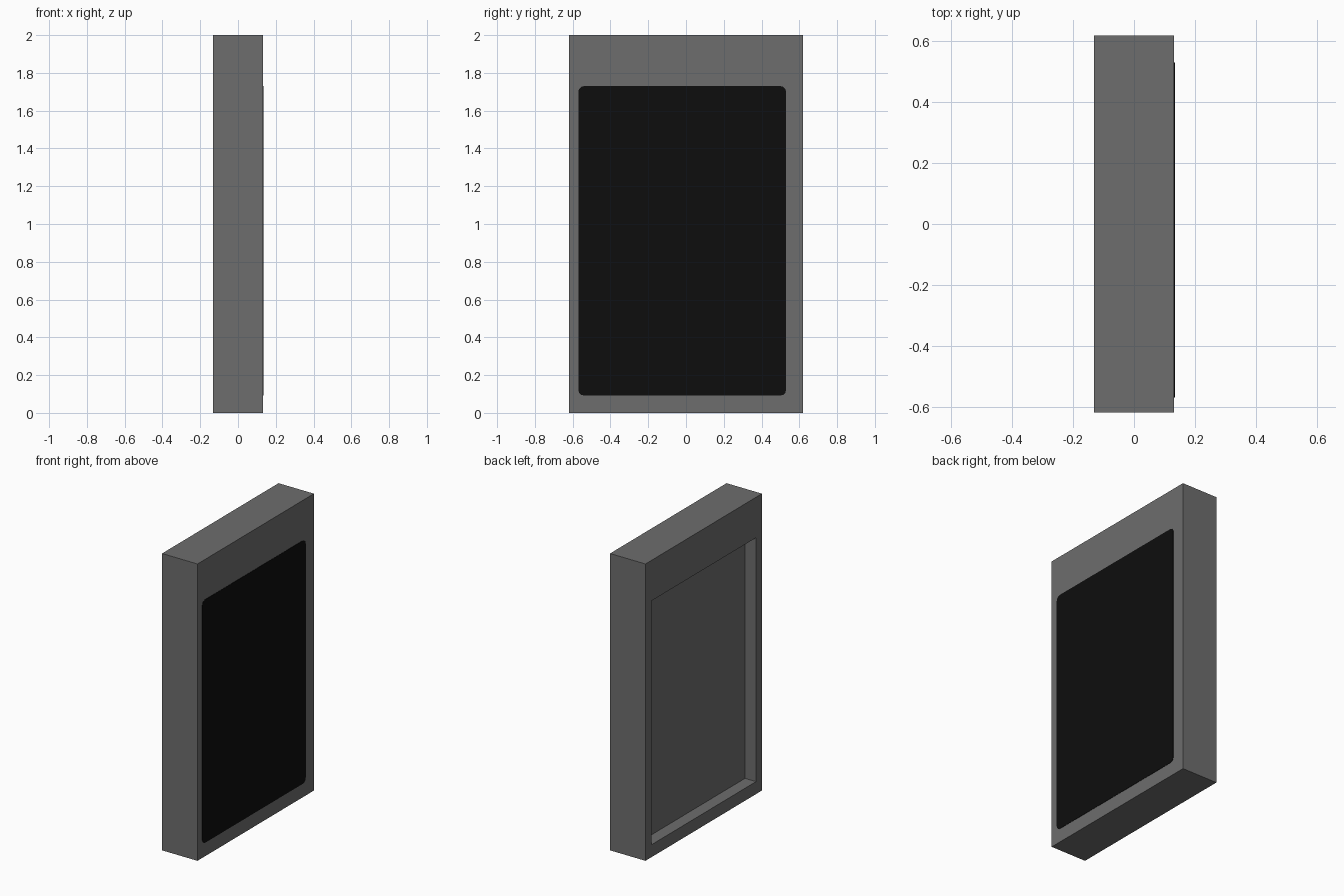
import bpy, bmesh, math

if "Cube" in bpy.data.objects:
    bpy.data.objects.remove(bpy.data.objects["Cube"])

HX, HY, H = 0.132, 0.62, 2.0


def material(name, rgb):
    m = bpy.data.materials.new(name)
    m.diffuse_color = (*rgb, 1)
    m.use_nodes = True
    m.node_tree.nodes["Principled BSDF"].inputs["Base Color"].default_value = m.diffuse_color
    return m


def add_object(name, bm, mat):
    bmesh.ops.recalc_face_normals(bm, faces=bm.faces)
    me = bpy.data.meshes.new(name)
    bm.to_mesh(me)
    bm.free()
    me.materials.append(mat)
    ob = bpy.data.objects.new(name, me)
    bpy.context.collection.objects.link(ob)
    return ob


grey = material("dark grey", (0.155, 0.155, 0.155))
black = material("screen black", (0.004, 0.004, 0.004))

# Casing: box with a rectangular recess sunk into the -x side
bm = bmesh.new()
bmesh.ops.create_cube(bm, size=1)
for v in bm.verts:
    v.co = (v.co.x * 2 * HX, v.co.y * 2 * HY, (v.co.z + 0.5) * H)
bm.normal_update()
back = min(bm.faces, key=lambda f: f.calc_center_median().x)
bmesh.ops.inset_individual(bm, faces=[back], thickness=0.06)
for v in back.verts:
    v.co.y = math.copysign(0.557, v.co.y)
    v.co.z = 1.727 if v.co.z > 1 else 0.084
floor = bmesh.ops.extrude_discrete_faces(bm, faces=[back])["faces"][0]
for v in floor.verts:
    v.co.x += 0.082
add_object("casing", bm, grey)

# Screen: thin black plate with small rounded corners on the +x side
bm = bmesh.new()
y0, y1, z0, z1, r = -0.57, 0.53, 0.092, 1.73, 0.03
corners = [(y1 - r, z1 - r), (y0 + r, z1 - r), (y0 + r, z0 + r), (y1 - r, z0 + r)]
ring = []
for i, (cy, cz) in enumerate(corners):
    for k in range(4):
        a = math.radians(90 * i + 30 * k)
        ring.append(bm.verts.new((HX - 0.001, cy + r * math.cos(a), cz + r * math.sin(a))))
face = bm.faces.new(ring)
ext = bmesh.ops.extrude_face_region(bm, geom=[face])["geom"]
for v in ext:
    if isinstance(v, bmesh.types.BMVert):
        v.co.x += 0.003
add_object("screen", bm, black)
